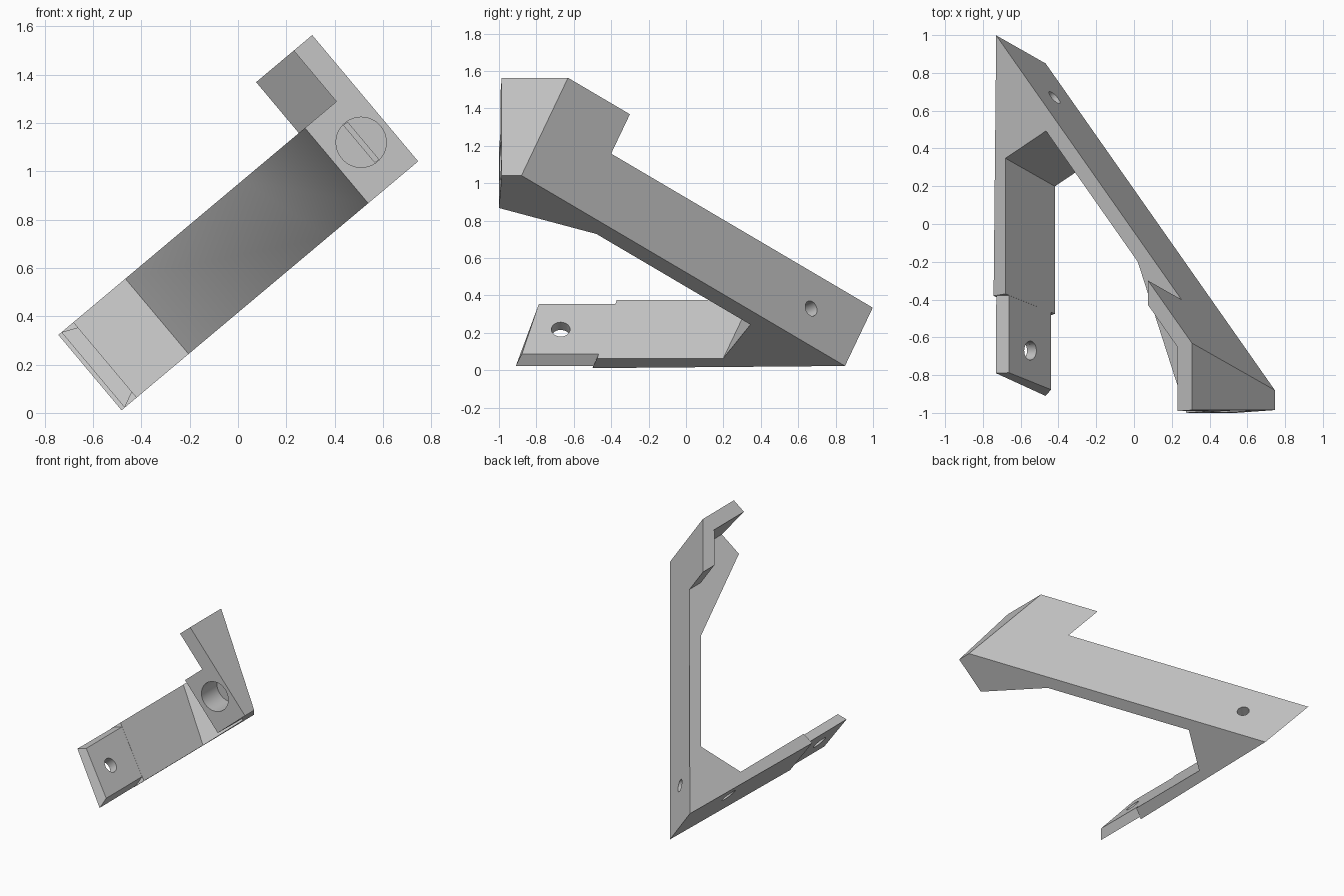
import bpy, bmesh, math
from mathutils import Vector

if "Cube" in bpy.data.objects:
    bpy.data.objects.remove(bpy.data.objects["Cube"], do_unlink=True)

grey = bpy.data.materials.new("plain grey")
grey.use_nodes = True
grey.diffuse_color = (0.55, 0.55, 0.55, 1)
grey.node_tree.nodes["Principled BSDF"].inputs["Base Color"].default_value = grey.diffuse_color

# The part is laid out along u, y, w and leans 40 degrees about y
C, S = math.cos(math.radians(40)), math.sin(math.radians(40))
LOW, MID, TOP = 0.318, 0.725, 1.0


def world(p):
    u, y, w = p
    return Vector((C * u - S * w, y, S * u + C * w))


def outer(u, w):
    return 0.85 - 1.092 * (u + 0.344) + 0.365 * (w - LOW)


def inner(u, w):
    return outer(u, w) - 0.13


def front(u):
    return -1.0 + (u - 0.97) * 0.055


def new_object(name, bm):
    bmesh.ops.recalc_face_normals(bm, faces=bm.faces)
    mesh = bpy.data.meshes.new(name)
    bm.to_mesh(mesh)
    bm.free()
    mesh.materials.append(grey)
    ob = bpy.data.objects.new(name, mesh)
    bpy.context.collection.objects.link(ob)
    return ob


def add_ring(bm, points):
    return [bm.verts.new(world(p)) for p in points]


def add_walls(bm, a, b, closed=True):
    for i in range(len(a) if closed else len(a) - 1):
        j = (i + 1) % len(a)
        bm.faces.new((a[i], a[j], b[j], b[i]))


def loft(name, ring_a, ring_b):
    """Solid between two matching rings of (u, y, w) points."""
    bm = bmesh.new()
    a, b = add_ring(bm, ring_a), add_ring(bm, ring_b)
    bm.faces.new(a)
    bm.faces.new(b)
    add_walls(bm, a, b)
    return new_object(name, bm)


def drill(name, start, end, r1, r2=None):
    """Round cutter running from start to end."""
    p, q = world(start), world(end)
    bm = bmesh.new()
    bmesh.ops.create_cone(bm, cap_ends=True, segments=40, radius1=r1,
                          radius2=r1 if r2 is None else r2, depth=(q - p).length)
    turn = Vector((0, 0, 1)).rotation_difference(q - p).to_matrix()
    for v in bm.verts:
        v.co = turn @ v.co + (p + q) / 2
    return new_object(name, bm)


def combine(body, tool, operation):
    mod = body.modifiers.new(tool.name, "BOOLEAN")
    mod.operation, mod.solver, mod.object = operation, "MANIFOLD", tool
    bpy.context.view_layer.objects.active = body
    bpy.ops.object.modifier_apply(modifier=mod.name)
    bpy.data.objects.remove(tool, do_unlink=True)


# Edge of the bar from the front block round the gusset to the foot arm
def inside_edge(w, kink, shoulder_in, shoulder_out):
    gusset = inner(0, w)
    return [(0.97, front(0.97), w), (kink, inner(kink, w), w), (0, gusset, w),
            (-0.28, gusset - 0.145, w), (-0.28, shoulder_in, w),
            (-0.362, shoulder_out, w), (-0.344, outer(-0.344, w), w)]


# Sloping bar, gusset, foot arm and front block, with the taller tab on one end
bm = bmesh.new()
low = add_ring(bm, inside_edge(LOW, 0.754, -0.475, -0.5))
mid = add_ring(bm, inside_edge(MID, 0.634, -0.37, -0.38))
low_end = add_ring(bm, [(1.24, outer(1.24, LOW), LOW), (1.24, front(1.24), LOW)])
tab = [(0.937, outer), (0.937, inner), (1.14, inner)]
step = add_ring(bm, [(u, f(u, MID), MID) for u, f in tab] + [(1.14, front(1.14), MID)])
top = add_ring(bm, [(u, f(u, TOP), TOP) for u, f in tab] + [(1.14, front(1.14), TOP)])
top_end = add_ring(bm, [(1.24, front(1.24), TOP), (1.24, outer(1.24, TOP), TOP)])
add_walls(bm, low, mid, closed=False)
add_walls(bm, step, top, closed=False)
bm.faces.new(low + low_end)
bm.faces.new(mid + step)
bm.faces.new(top + top_end)
bm.faces.new([low_end[0], low_end[1], top_end[0], top_end[1]])
bm.faces.new([low[-1], low_end[0], top_end[1], top[0], step[0], mid[-1]])
bm.faces.new([low_end[1], low[0], mid[0], step[3], top[3], top_end[0]])
bracket = new_object("angle_bracket", bm)

# Bevelled tongue at the end of the foot arm
tongue = loft("foot_tongue",
              [(-0.345, -0.91, LOW), (-0.345, -0.79, MID), (-0.345, -0.34, MID - 0.002), (-0.345, -0.44, LOW + 0.002)],
              [(-0.28, -0.877, 0.349), (-0.28, -0.787, 0.696), (-0.281, -0.34, 0.696), (-0.281, -0.44, 0.349)])
combine(bracket, tongue, "UNION")

# Holes square to the sloping bar: one through the tab, one through the corner
normal = Vector((1.092, 1, -0.365)).normalized()
for name, u, w, depth, r in (("tab_hole", 1.08, 0.85, 0.16, 0.05),
                             ("corner_hole", -0.11, 0.523, 0.5, 0.042)):
    p = Vector((u, outer(u, w), w))
    combine(bracket, drill(name, p + normal * 0.08, p - normal * depth, r), "DIFFERENCE")

# Flange hole, tongue hole and its countersink
combine(bracket, drill("flange_hole", (1.3, -0.78, 0.864), (1.08, -0.78, 0.864), 0.05), "DIFFERENCE")
combine(bracket, drill("tongue_hole", (-0.2, -0.67, 0.52), (-0.42, -0.67, 0.52), 0.05), "DIFFERENCE")
combine(bracket, drill("countersink", (-0.27, -0.67, 0.52), (-0.315, -0.67, 0.52), 0.095, 0.05), "DIFFERENCE")

# Deep round pocket in the front block, with a narrow slot across its floor
combine(bracket, drill("front_pocket", (1.11, -1.1, 0.53), (1.11, -0.82, 0.53), 0.104), "DIFFERENCE")
slot = [(1.11 + a * 0.01, 0.53 + b * 0.1) for a, b in ((-1, -1), (1, -1), (1, 1), (-1, 1))]
combine(bracket, loft("pocket_slot", [(u, -0.84, w) for u, w in slot],
                      [(u, -0.78, w) for u, w in slot]), "DIFFERENCE")

bpy.ops.object.select_all(action="DESELECT")
bracket.select_set(True)
bpy.context.view_layer.objects.active = bracket
bpy.ops.object.shade_smooth_by_angle(angle=math.radians(30))
